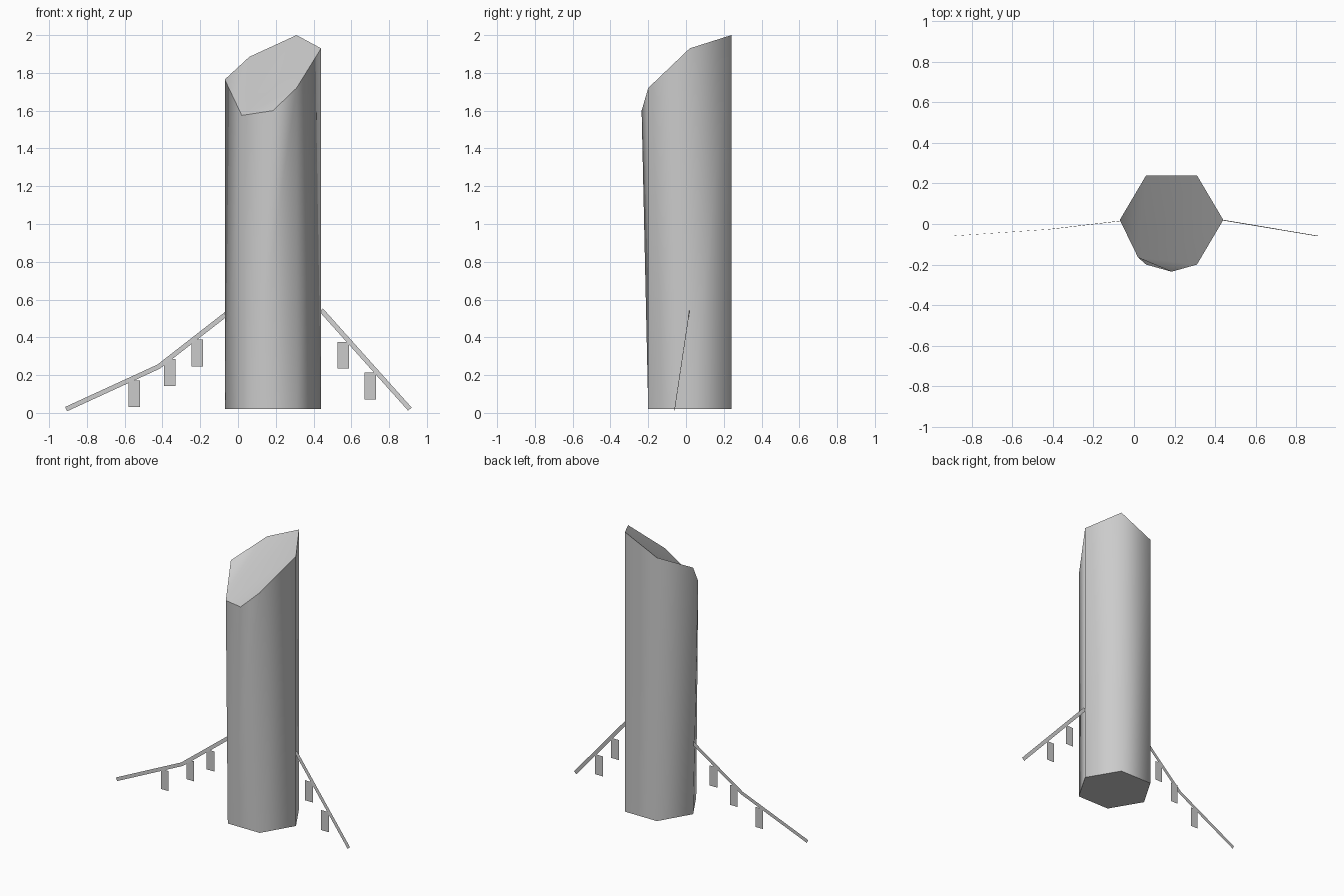
import bpy
import bmesh
from mathutils import Vector

cube = bpy.data.objects.get("Cube")
if cube:
    bpy.data.objects.remove(cube)

grey = bpy.data.materials.new("plain grey")
grey.use_nodes = True
colour = (0.6, 0.6, 0.6, 1)
grey.diffuse_color = colour
grey.node_tree.nodes["Principled BSDF"].inputs["Base Color"].default_value = colour


def finish(name, bm):
    mesh = bpy.data.meshes.new(name)
    bm.to_mesh(mesh)
    bm.free()
    mesh.materials.append(grey)
    obj = bpy.data.objects.new(name, mesh)
    bpy.context.collection.objects.link(obj)
    return obj


def lean(z):
    """Depth of the sloping branches at a given height."""
    return 0.15 * z - 0.063


# Six-sided column with a slanted, slightly uneven seven-sided top
def build_column():
    bm = bmesh.new()
    plan = [(-0.07, 0.02), (0.06, -0.2), (0.31, -0.2),
            (0.44, 0.02), (0.31, 0.24), (0.06, 0.24)]
    base = [bm.verts.new((x, y, 0.02)) for x, y in plan]
    rim = [bm.verts.new(p) for p in (
        (-0.07, 0.02, 1.765), (0.02, -0.165, 1.575), (0.185, -0.235, 1.6),
        (0.31, -0.2, 1.72), (0.44, 0.02, 1.93), (0.31, 0.24, 2.0),
        (0.06, 0.24, 1.885))]
    # The front left corner splits into two rim corners
    sides = [bm.faces.new((base[0], base[1], rim[1], rim[0])),
             bm.faces.new((base[1], rim[2], rim[1]))]
    for i in range(1, 6):
        j = (i + 1) % 6
        sides.append(bm.faces.new((base[i], base[j], rim[(i + 2) % 7], rim[i + 1])))
    floor = bm.faces.new(base[::-1])
    top = bm.faces.new(rim)
    for face in sides:
        face.smooth = True
    for edge in list(floor.edges) + list(top.edges):
        edge.smooth = False
    # Smooth the uneven cap across its triangles
    for face in bmesh.ops.triangulate(bm, faces=[top])["faces"]:
        face.smooth = True
    bmesh.ops.recalc_face_normals(bm, faces=bm.faces[:])
    finish("column", bm)


# Thin flat branch following a path in front elevation
def build_branch(name, path, width=0.025):
    bm = bmesh.new()
    points = [Vector(p) for p in path]
    rows = []
    for i, p in enumerate(points):
        along = (points[min(i + 1, len(points) - 1)] - points[max(i - 1, 0)]).normalized()
        across = Vector((-along.y, along.x)) * width / 2
        rows.append([bm.verts.new((q.x, lean(p.y), q.y))
                     for q in (p - across, p + across)])
    for a, b in zip(rows, rows[1:]):
        bm.faces.new((a[0], b[0], b[1], a[1]))
    finish(name, bm)


# Thin upright tag hanging below a branch
def build_tag(name, x, top, width=0.06, height=0.142):
    bm = bmesh.new()
    y = lean(top) + 0.004
    corners = [(-1, top - height), (1, top - height), (1, top), (-1, top)]
    bm.faces.new([bm.verts.new((x + s * width / 2, y, z)) for s, z in corners])
    finish(name, bm)


build_column()
build_branch("right_branch", [(-0.91, 0.02), (-0.42, 0.245), (-0.06, 0.525)])
build_branch("left_branch", [(0.91, 0.02), (0.44, 0.545)])
for i, (x, top) in enumerate([(-0.55, 0.172), (-0.362, 0.285), (-0.215, 0.388)]):
    build_tag(f"right_tag_{i + 1}", x, top)
for i, (x, top) in enumerate([(0.558, 0.376), (0.7, 0.213)]):
    build_tag(f"left_tag_{i + 1}", x, top)
